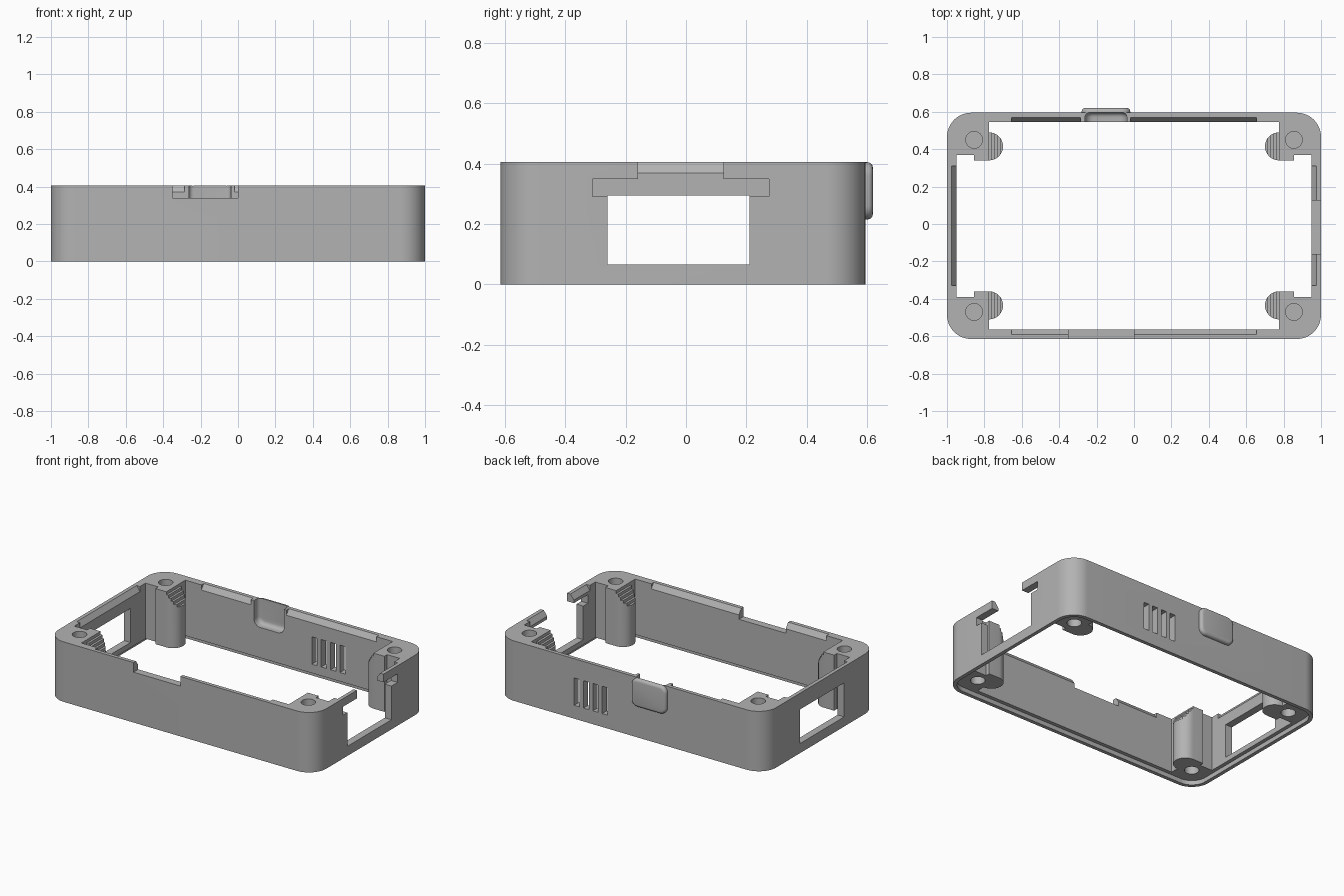
import bpy, bmesh, math
from mathutils import Matrix, Vector

cube = bpy.data.objects.get("Cube")
if cube:
    bpy.data.objects.remove(cube, do_unlink=True)

W, D, H = 1.0, 0.605, 0.405       # half width, half depth, height
IX, IY = 0.95, 0.555              # inner wall faces
SIGNS = [(sx, sy) for sx in (-1, 1) for sy in (-1, 1)]

grey = bpy.data.materials.new("matte_grey")
grey.use_nodes = True
grey.diffuse_color = (0.45, 0.45, 0.45, 1)
grey.node_tree.nodes["Principled BSDF"].inputs["Base Color"].default_value = (0.45, 0.45, 0.45, 1)


def arc(cx, cy, r, a0, a1, n):
    steps = [math.radians(a0 + (a1 - a0) * i / n) for i in range(n + 1)]
    return [(cx + r * math.cos(a), cy + r * math.sin(a)) for a in steps]


def rounded(x0, x1, y0, y1, r, n=10):
    return (arc(x1 - r, y1 - r, r, 0, 90, n) + arc(x0 + r, y1 - r, r, 90, 180, n)
            + arc(x0 + r, y0 + r, r, 180, 270, n) + arc(x1 - r, y0 + r, r, 270, 360, n))


def rect(x0, x1, y0, y1):
    return [(x0, y0), (x1, y0), (x1, y1), (x0, y1)]


def prism(name, pts, axis, lo, hi, soften=0):
    """Extrude a 2D outline along an axis; soften rounds the far rim."""
    place = {"x": lambda a, b, t: (t, a, b),
             "y": lambda a, b, t: (a, t, b),
             "z": lambda a, b, t: (a, b, t)}[axis]
    bm = bmesh.new()
    base = bm.faces.new([bm.verts.new(place(a, b, lo)) for a, b in pts])
    new = bmesh.ops.extrude_face_region(bm, geom=[base])["geom"]
    shift = Vector(place(0, 0, hi - lo))
    bmesh.ops.translate(bm, vec=shift, verts=[g for g in new if isinstance(g, bmesh.types.BMVert)])
    if soften:
        rim = [g for g in new if isinstance(g, bmesh.types.BMEdge)]
        bmesh.ops.bevel(bm, geom=rim, offset=soften, segments=4, profile=0.5, affect="EDGES")
    bmesh.ops.recalc_face_normals(bm, faces=bm.faces)
    mesh = bpy.data.meshes.new(name)
    bm.to_mesh(mesh)
    bm.free()
    ob = bpy.data.objects.new(name, mesh)
    bpy.context.collection.objects.link(ob)
    return ob


def combine(target, tool, operation="DIFFERENCE"):
    mod = target.modifiers.new("shape", "BOOLEAN")
    mod.operation, mod.solver, mod.object = operation, "EXACT", tool
    bpy.context.view_layer.objects.active = target
    bpy.ops.object.modifier_apply(modifier=mod.name)
    bpy.data.objects.remove(tool, do_unlink=True)


# outer block with rounded corners, and the thumb bulge on the back
case = prism("case_frame", rounded(-W, W, -D, D, 0.13, 14), "z", 0, H)
bulge = prism("bulge", rounded(-0.28, -0.02, 0.215, H, 0.045, 6), "y", 0.57, 0.63, 0.018)
combine(case, bulge, "UNION")

# cavity outline leaves the corner blocks and round-nosed posts standing
quarter = ([(IX, 0.38), (0.855, 0.38), (0.855, 0.35)]
           + arc(0.775, 0.425, 0.075, 270, 90, 16) + [(0.775, IY)])
flipped = [(-x, y) for x, y in reversed(quarter)]
outline = quarter + flipped
outline += [(-x, -y) for x, y in outline]
combine(case, prism("cavity", outline, "z", -0.1, 0.6))

# rebate round the bottom edge
combine(case, prism("rebate", rounded(-0.975, 0.975, -0.58, 0.58, 0.105), "z", -0.1, 0.03))

# screw holes from both ends, and stepped post tops
for sx, sy in SIGNS:
    ring = arc(0.855 * sx, 0.46 * sy, 0.045, 0, 345, 23)
    combine(case, prism("top_hole", ring, "z", 0.28, 0.6))
    combine(case, prism("bottom_hole", ring, "z", -0.1, 0.13))
    stairs = [(0.65, 0.5), (0.65, H - 0.1)]
    for i in range(5):
        x = 0.715 + 0.0148 * i
        stairs += [(x, H - 0.1 + 0.02 * i), (x, H - 0.08 + 0.02 * i)]
    stairs[-1] = (stairs[-1][0], 0.5)
    y0, y1 = sorted((0.34 * sy, 0.51 * sy))
    combine(case, prism("stairs", [(x * sx, z) for x, z in stairs], "y", y0, y1))


# sloped inner top edges
def slope(inner, sign):
    pts = [(-0.01, 0.356), (0.035, 0.419), (-0.01, 0.419)]
    return [(sign * (inner + a), z) for a, z in pts]


for s in (-1, 1):
    combine(case, prism("side_slope", [(x, z) for x, z in slope(IX, s)], "y", -0.32, 0.32))
combine(case, prism("front_slope", slope(IY, -1), "x", -0.655, 0.655))
combine(case, prism("back_slope_a", slope(IY, 1), "x", -0.655, -0.285))
combine(case, prism("back_slope_b", slope(IY, 1), "x", -0.02, 0.655))

# pocket inside the bulge, open at the top
combine(case, prism("pocket", rounded(-0.262, -0.038, 0.235, 0.6, 0.045, 6), "y", 0.5, 0.606, 0.025))

# front notch
combine(case, prism("notch", rect(-0.35, 0, 0.34, 0.6), "y", -0.8, -0.5))

# left wall: port window, wide slot and open gap above it, as one outline
port = [(-0.25, 0.065), (0.22, 0.065), (0.22, 0.292), (0.285, 0.292), (0.285, 0.35),
        (0.135, 0.35), (0.135, 0.6), (-0.15, 0.6), (-0.15, 0.35),
        (-0.3, 0.35), (-0.3, 0.292), (-0.25, 0.292)]
combine(case, prism("port", port, "x", 0.9, 1.2))

# right wall window
combine(case, prism("window", rect(-0.25, 0.22, 0.065, 0.295), "x", -1.2, -0.9))

# vent slots in the back
for i in range(4):
    x = 0.19 + 0.07 * i
    combine(case, prism("vent", rect(x - 0.02, x + 0.02, 0.09, 0.275), "y", 0.5, 0.8))

# finish
case.data.transform(Matrix.Translation((0, -0.01, 0)))
case.data.materials.clear()
case.data.materials.append(grey)
for face in case.data.polygons:
    face.material_index = 0
bpy.ops.object.select_all(action="DESELECT")
case.select_set(True)
bpy.context.view_layer.objects.active = case
bpy.ops.object.shade_smooth_by_angle(angle=math.radians(30))
